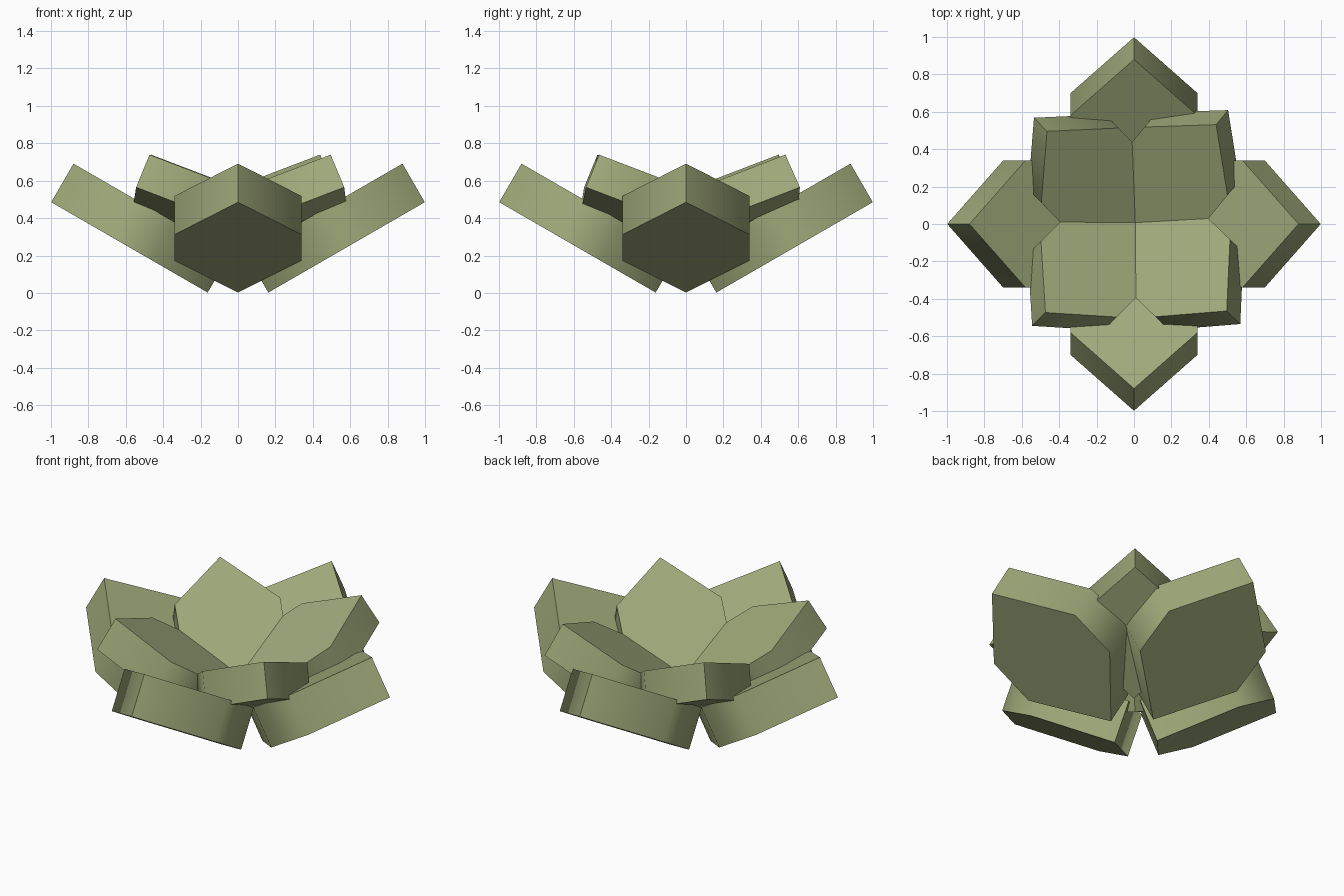
import bpy, bmesh
from math import radians
from mathutils import Matrix

cube = bpy.data.objects.get("Cube")
if cube:
    bpy.data.objects.remove(cube)

# One flat leaf colour
LEAF = (0.35, 0.4, 0.195, 1)
leaf_green = bpy.data.materials.new("leaf_green")
leaf_green.use_nodes = True
leaf_green.diffuse_color = LEAF
leaf_green.node_tree.nodes["Principled BSDF"].inputs["Base Color"].default_value = LEAF

# Leaf outline: pointed base, two parallel sides, pointed tip
LENGTH, HALF_WIDTH, THICKNESS = 0.966, 0.34, 0.238
OUTLINE = [(0, 0), (0.34, -HALF_WIDTH), (0.62, -HALF_WIDTH),
           (LENGTH, 0), (0.62, HALF_WIDTH), (0.34, HALF_WIDTH)]
TILT = radians(30)


def add_leaf(name, azimuth, base_radius, base_height, scale=1.0, centre=(0, 0)):
    """Thick hexagonal leaf, tilted up and turned about the centre."""
    bm = bmesh.new()
    bottom = bm.faces.new([bm.verts.new((x, y, 0)) for x, y in OUTLINE])
    top = bmesh.ops.extrude_face_region(bm, geom=[bottom], use_keep_orig=True)
    raised = [g for g in top["geom"] if isinstance(g, bmesh.types.BMVert)]
    bmesh.ops.translate(bm, verts=raised, vec=(0, 0, THICKNESS))
    bmesh.ops.recalc_face_normals(bm, faces=bm.faces)
    bm.transform(Matrix.Translation((*centre, 0))
                 @ Matrix.Rotation(radians(azimuth), 4, 'Z')
                 @ Matrix.Translation((base_radius, 0, base_height))
                 @ Matrix.Rotation(-TILT, 4, 'Y')
                 @ Matrix.Scale(scale, 4))
    mesh = bpy.data.meshes.new(name)
    bm.to_mesh(mesh)
    bm.free()
    # Soft shoulders, crisp rims and tips
    mesh.shade_smooth()
    mesh.set_sharp_from_angle(angle=radians(60))
    mesh.materials.append(leaf_green)
    leaf = bpy.data.objects.new(name, mesh)
    bpy.context.collection.objects.link(leaf)
    return leaf


# Lower ring of four large leaves
for side, azimuth in {"left": 0, "back": 90, "right": 180, "front": 270}.items():
    add_leaf(f"outer_leaf_{side}", azimuth, 0.162, 0.002)

# Upper ring of four smaller leaves, one turned slightly out of line
inner = {"back_left": 50.5, "back_right": 134, "front_right": 225, "front_left": 316}
for side, azimuth in inner.items():
    add_leaf(f"inner_leaf_{side}", azimuth, 0.073, 0.157, 0.845, (0.007, 0.007))
